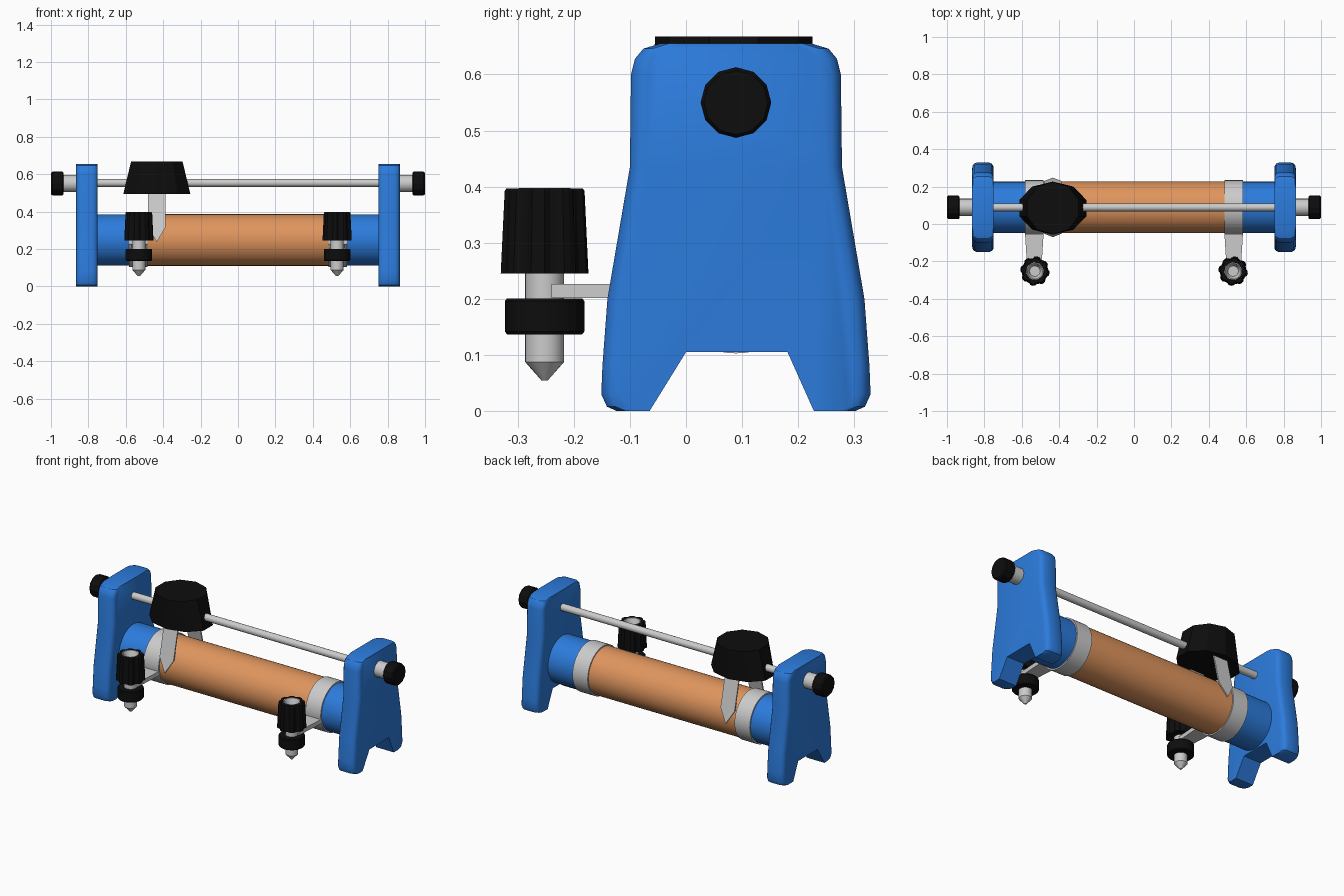
import bpy, bmesh
from math import sin, cos, pi, radians

if "Cube" in bpy.data.objects:
    bpy.data.objects.remove(bpy.data.objects["Cube"])

CY = 0.089          # y of the tube and rod axis


def material(name, rgb):
    m = bpy.data.materials.new(name)
    m.diffuse_color = (*rgb, 1)
    m.use_nodes = True
    m.node_tree.nodes["Principled BSDF"].inputs["Base Color"].default_value = m.diffuse_color
    return m


BLUE = material("blue", (0.025, 0.2, 0.72))
ORANGE = material("orange", (0.74, 0.30, 0.11))
BLACK = material("black", (0.004, 0.004, 0.004))


def loft(name, rings, mat=None, loop=False, smooth=None):
    """Skin a list of point rings; loop joins last to first, otherwise ends are capped."""
    bm = bmesh.new()
    vs = [[bm.verts.new(p) for p in ring] for ring in rings]
    n = len(vs[0])
    pairs = list(zip(vs, vs[1:])) + ([(vs[-1], vs[0])] if loop else [])
    for a, b in pairs:
        for i in range(n):
            j = (i + 1) % n
            bm.faces.new((a[i], a[j], b[j], b[i]))
    if not loop:
        bm.faces.new(vs[0])
        bm.faces.new(vs[-1])
    bmesh.ops.recalc_face_normals(bm, faces=bm.faces)
    me = bpy.data.meshes.new(name)
    bm.to_mesh(me)
    bm.free()
    ob = bpy.data.objects.new(name, me)
    bpy.context.collection.objects.link(ob)
    if mat:
        me.materials.append(mat)
    if smooth:
        bpy.ops.object.select_all(action='DESELECT')
        ob.select_set(True)
        bpy.context.view_layer.objects.active = ob
        bpy.ops.object.shade_smooth_by_angle(angle=radians(smooth))
    return ob


def lathe(name, profile, centre, axis='z', n=32, mat=None, loop=False,
          smooth=35, flute=None):
    """Turn (radius, height) points about an axis; flute scales radius per vertex."""
    cx, cy, cz = centre
    rings = []
    for r, h in profile:
        ring = []
        for i in range(n):
            a = pi / 2 + 2 * pi * i / n
            k = r * (flute[i % len(flute)] if flute else 1)
            u, v = k * cos(a), k * sin(a)
            ring.append((cx + u, cy + v, cz + h) if axis == 'z'
                        else (cx + h, cy + u, cz + v))
        rings.append(ring)
    return loft(name, rings, mat, loop, smooth)


# End plate outline: outer side points (offset from axis, z), bottom to top
SIDE = [(0.212, 0), (0.23, 0.008), (0.24, 0.03), (0.238, 0.08), (0.229, 0.2),
        (0.189, 0.435), (0.187, 0.6), (0.18, 0.628), (0.165, 0.646), (0.135, 0.655)]
NOTCH = [(-0.154, 0), (-0.089, 0.105), (0.092, 0.105), (0.139, 0)]
# Plate thickness steps (x, inset of the sides) giving rounded long edges
STEPS = [(0.75, 0.03), (0.753, 0.016), (0.76, 0.007), (0.775, 0),
         (0.84, 0), (0.855, 0.007), (0.862, 0.016), (0.865, 0.03)]

for s, side in ((-1, "left"), (1, "right")):
    # End plate
    rings = []
    for x, inset in STEPS:
        right = [(s * x, CY + o - inset, z) for o, z in SIDE]
        left = [(s * x, CY - o + inset, z) for o, z in reversed(SIDE)]
        notch = [(s * x, CY + o, z) for o, z in NOTCH]
        rings.append(right + left + notch)
    loft(side + "_end_plate", rings, BLUE, smooth=30)

    # Blue tube end
    lathe(side + "_tube_end", [(0.137, s * 0.53), (0.137, s * 0.755)],
          (0, CY, 0.248), 'x', 48, BLUE)

    # Rod end stub and its cap
    lathe(side + "_rod_stub", [(0.046, s * 0.86), (0.046, s * 0.94)],
          (0, CY, 0.55), 'x', 24)
    lathe(side + "_rod_cap", [(0.057, s * 0.932), (0.063, s * 0.938),
                              (0.063, s * 0.992), (0.057, s * 1.0)],
          (0, CY, 0.55), 'x', 12, BLACK, smooth=None)

    # Clamp band around the tube with a flat arm to the terminal
    bx = s * 0.533
    lathe(side + "_band", [(0.136, -0.05), (0.145, -0.05), (0.145, 0.05), (0.136, 0.05)],
          (bx, CY, 0.248), 'x', 48, loop=True)
    arm = [(-0.045, 0.05), (-0.19, 0.041), (-0.24, 0.037)]
    outline = [(bx - w, y) for y, w in arm] + [(bx + w, y) for y, w in reversed(arm)]
    loft(side + "_band_arm", [[(x, y, z) for x, y in outline] for z in (0.202, 0.227)])

    # Terminal: pointed post, round nut, fluted hand knob with a dished insert
    c = (s * 0.53, -0.252, 0)
    lathe(side + "_terminal_post", [(0.006, 0.055), (0.035, 0.088), (0.035, 0.26)], c, n=24)
    lathe(side + "_terminal_nut", [(0.067, 0.137), (0.071, 0.142), (0.071, 0.196),
                                   (0.067, 0.201)], c, n=32, mat=BLACK)
    lathe(side + "_terminal_knob",
          [(0.03, 0.245), (0.078, 0.245), (0.071, 0.392), (0.068, 0.397),
           (0.048, 0.397), (0.03, 0.35)], c, n=40, mat=BLACK, loop=True,
          smooth=None, flute=[1, 0.89, 0.89, 1, 1.015])
    lathe(side + "_knob_insert", [(0.03, 0.34), (0.046, 0.398), (0.042, 0.398),
                                  (0.028, 0.36), (0.001, 0.36)], c, n=24)

# Wound coil between the bands
lathe("coil", [(0.138, -0.49), (0.138, 0.49)], (0, CY, 0.248), 'x', 48, ORANGE)

# Slide rod
lathe("slide_rod", [(0.021, -0.87), (0.021, 0.87)], (0, CY, 0.553), 'x', 20)

# Slider handle, tapered only along the rod
SX = -0.434
handle = lathe("slider_handle", [(1, 0.495), (0.99, 0.668)], (0, 0, 0), n=10,
               mat=BLACK, smooth=None)
for v in handle.data.vertices:
    v.co.x = SX + v.co.x * (0.188 if v.co.z < 0.6 else 0.146)
    v.co.y = CY - 0.004 + v.co.y * 0.142

# Pointed contact blades leaning outward on both sides of the coil
for s, side in ((-1, "front"), (1, "back")):
    shape = [(-0.046, 0.51), (-0.046, 0.315), (0, 0.237), (0.046, 0.315), (0.046, 0.51)]
    rings = [[(SX + x, CY + s * (0.087 + t + (0.51 - z) * 0.235), z) for x, z in shape]
             for t in (0, 0.008)]
    loft(side + "_contact_blade", rings)
